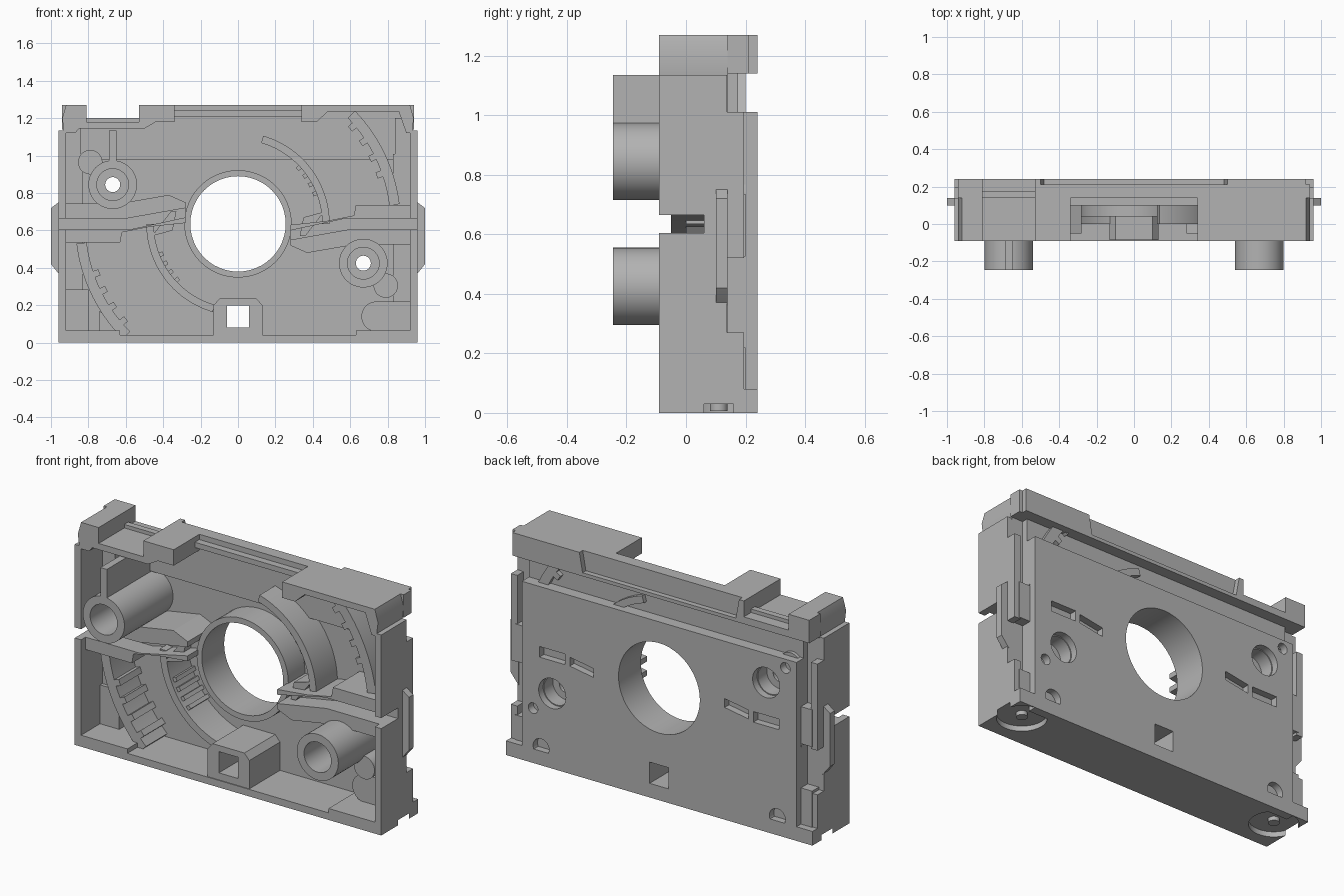
import bpy, bmesh, math
from math import sin, cos, radians

cube = bpy.data.objects.get("Cube")
if cube:
    bpy.data.objects.remove(cube)

grey = bpy.data.materials.new("plain_grey")
grey.use_nodes = True
grey.diffuse_color = (0.45, 0.45, 0.45, 1)
grey.node_tree.nodes["Principled BSDF"].inputs["Base Color"].default_value = (0.45, 0.45, 0.45, 1)
MID = 0.635  # height of the main bore
parts = []


def prism(name, pts, y0, y1, keep=True):
    """Extrude an outline in x, z from y0 to y1."""
    bm = bmesh.new()
    face = bm.faces.new([bm.verts.new((x, y0, z)) for x, z in pts])
    new = bmesh.ops.extrude_face_region(bm, geom=[face])["geom"]
    bmesh.ops.translate(bm, vec=(0, y1 - y0, 0),
                        verts=[v for v in new if isinstance(v, bmesh.types.BMVert)])
    bmesh.ops.recalc_face_normals(bm, faces=bm.faces)
    me = bpy.data.meshes.new(name)
    bm.to_mesh(me)
    bm.free()
    me.materials.append(grey)
    ob = bpy.data.objects.new(name, me)
    bpy.context.collection.objects.link(ob)
    if keep:
        parts.append(ob)
    return ob


def box(name, x0, x1, y0, y1, z0, z1, keep=True):
    return prism(name, [(x0, z0), (x1, z0), (x1, z1), (x0, z1)], y0, y1, keep)


def circle(cx, cz, r, a0=0, a1=360, n=48):
    count = n if a1 - a0 == 360 else n + 1
    angles = [radians(a0 + (a1 - a0) * i / n) for i in range(count)]
    return [(cx + r * cos(a), cz + r * sin(a)) for a in angles]


def disc(name, cx, cz, r, y0, y1, keep=True):
    return prism(name, circle(cx, cz, r), y0, y1, keep)


def arc_wall(name, r0, r1, a0, a1, y0, y1):
    outer = circle(0, MID, r1, a0, a1)
    return prism(name, outer + circle(0, MID, r0, a0, a1)[::-1], y0, y1)


def cut(ob, *cutters):
    """Cut each helper out of the part, then drop the helper."""
    bpy.context.view_layer.objects.active = ob
    for c in cutters:
        c.hide_render = True
        mod = ob.modifiers.new("cut", "BOOLEAN")
        mod.operation, mod.solver, mod.object = "DIFFERENCE", "EXACT", c
        bpy.ops.object.modifier_apply(modifier=mod.name)
        bpy.data.objects.remove(c)


def turn(pts, s):
    """Half turn about the bore for s = -1."""
    return [(x * s, MID + (z - MID) * s) for x, z in pts]


# Back panel with bore, window, screw holes and cable slots
panel = box("back_panel", -0.86, 0.86, 0.19, 0.24, 0, 1.01)
cutters = [disc("bore", 0, MID, 0.255, 0, 1, False),
           box("window", -0.06, 0.06, 0, 1, 0.08, 0.2, False),
           disc("hole", 0.74, 0.1, 0.05, 0.2, 1, False),
           disc("hole", -0.74, 0.1, 0.05, 0.2, 1, False)]
for s in (1, -1):
    (px, pz), (bx, bz) = turn([(0.67, 0.425), (0.79, 0.31)], s)
    cutters += [disc("hole", px, pz, 0.085, 0, 1, False),
                disc("hole", bx, bz, 0.03, 0, 1, False)]
    for pts in ([(0.59, 0.61), (0.75, 0.61), (0.75, 0.67), (0.59, 0.67)],
                [(0.41, 0.585), (0.56, 0.61), (0.56, 0.66), (0.41, 0.635)]):
        cutters.append(prism("slot", turn(pts, s), 0, 1, False))
cut(panel, *cutters)

# Floor step and groove behind the top
box("upper_bulkhead", -0.86, 0.86, 0.14, 0.175, 0.98, 1.2)
box("bulkhead_step", -0.86, 0.86, 0.14, 0.2, 0.98, 1.01)

# Bottom wall with round recesses underneath
bottom = box("bottom_wall", -0.96, 0.96, -0.09, 0.24, 0, 0.04)
recesses = []
for s in (1, -1):
    bpy.ops.mesh.primitive_cylinder_add(vertices=32, radius=0.13, depth=0.06,
                                        location=(s * 0.84, 0.11, 0))
    recesses.append(bpy.context.object)
cut(bottom, *recesses)
for s in (1, -1):
    bpy.ops.mesh.primitive_cylinder_add(vertices=32, radius=0.03, depth=0.03,
                                        location=(s * 0.84, 0.11, 0.022))
    pin = bpy.context.object
    pin.name = "bottom_pin"
    pin.data.materials.append(grey)
    parts.append(pin)
box("bottom_back_ledge", -0.96, 0.96, 0.195, 0.24, 0.03, 0.08)

# Side walls, clips and corner strips
for s, side in ((1, "left"), (-1, "right")):
    def sbox(name, x0, x1, *rest, keep=True):
        return box(side + name, min(s * x0, s * x1), max(s * x0, s * x1), *rest, keep=keep)
    wall = sbox("_side_wall", 0.92, 0.96, -0.09, 0.195, 0.03, 1.135)
    cut(wall, sbox("_c", 0.8, 1.1, -0.2, 0.06, 0.605, 0.665, keep=False),
        sbox("_c", 0.8, 1.1, 0.138, 0.3, 0.27, 0.52, keep=False),
        sbox("_c", 0.8, 1.1, 0.138, 0.3, 1.01, 1.2, keep=False))
    sbox("_groove_floor", 0.84, 0.93, 0.1, 0.14, 0.03, 1.2)
    sbox("_groove_wall", 0.83, 0.86, 0.1, 0.2, 0.03, 1.01)
    sbox("_bottom_lip", 0.63, 0.96, -0.09, 0.2, 0.035, 0.065)
    prism(side + "_side_clip", [(s * x, z) for x, z in
          ((0.95, 0.36), (0.96, 0.37), (1, 0.42), (1, 0.72), (0.96, 0.75), (0.95, 0.75))], 0.1, 0.14)

# Top walls either side of the open centre
prism("top_wall_left", [(0.34, 1.27), (0.92, 1.27), (0.94, 1.2), (0.93, 1.12), (0.9, 1.12),
      (0.86, 1.235), (0.48, 1.235), (0.42, 1.18), (0.34, 1.18)], -0.09, 0.14)
prism("top_wall_right", [(-0.34, 1.27), (-0.53, 1.27), (-0.53, 1.18), (-0.81, 1.18), (-0.81, 1.27),
      (-0.92, 1.27), (-0.94, 1.2), (-0.93, 1.12), (-0.87, 1.12), (-0.85, 1.145),
      (-0.5, 1.145), (-0.44, 1.18), (-0.34, 1.18)], -0.09, 0.14)
notched = [(-0.53, 1.27), (-0.53, 1.18), (-0.81, 1.18), (-0.81, 1.27), (-0.94, 1.27), (-0.94, 1.14)]
prism("top_back_bar", notched + [(0.94, 1.14), (0.94, 1.27)], 0.14, 0.21)
prism("top_back_rim", notched + [(0.92, 1.14), (0.92, 1.27), (0.5, 1.27), (0.48, 1.16),
      (-0.48, 1.16), (-0.5, 1.27)], 0.21, 0.24)
box("top_rail", -0.37, 0.37, 0.1, 0.14, 1.21, 1.24)

# Bore collar
collar = disc("bore_collar", 0, MID, 0.287, 0.04, 0.2)
cut(collar, disc("bore", 0, MID, 0.255, -1, 1, False))

# Parts repeated by a half turn about the bore
for s, side in ((1, "right"), (-1, "left")):
    a = 180 if s == 1 else 0
    prism(side + "_channel_upper", turn([(-0.93, 0.665), (-0.59, 0.665), (-0.28, 0.72), (-0.28, 0.75),
          (-0.37, 0.79), (-0.63, 0.745), (-0.93, 0.745)], s), -0.05, 0.2)
    prism(side + "_channel_lower", turn([(-0.93, 0.535), (-0.63, 0.535), (-0.62, 0.59), (-0.47, 0.62),
          (-0.28, 0.64), (-0.28, 0.67), (-0.58, 0.605), (-0.93, 0.605)], s), -0.05, 0.2)
    prism(side + "_channel_floor", turn([(-0.93, 0.6), (-0.58, 0.6), (-0.28, 0.66), (-0.28, 0.73),
          (-0.59, 0.67), (-0.93, 0.67)], s), 0.06, 0.2)
    prism(side + "_cable_clamp", turn([(-0.46, 0.57), (-0.35, 0.6), (-0.33, 0.7), (-0.36, 0.7)], s), 0, 0.15)
    arc_wall(side + "_inner_arc", 0.45, 0.49, a, a + 74, 0, 0.2)
    arc_wall(side + "_outer_arc", 0.815, 0.87, a + 7, a + (45 if s == 1 else 44), 0, 0.2)
    for i in range(4):
        arc_wall(side + "_outer_tooth", 0.785, 0.82, a + 18 + 7 * i, a + 20.5 + 7 * i, 0, 0.2)
        arc_wall(side + "_inner_tooth", 0.43, 0.455, a + 20 + 7 * i, a + 23 + 7 * i, 0.02, 0.2)
    (px, pz), (bx, bz) = turn([(-0.67, 0.845), (-0.79, 0.965)], s)
    post = disc(side + "_post", px, pz, 0.13, -0.245, 0.2)
    cut(post, disc("c", px, pz, 0.085, -0.3, 0.05, False), disc("c", px, pz, 0.04, -1, 1, False),
        disc("c", px, pz, 0.08, 0.12, 1, False))
    disc(side + "_boss", bx, bz, 0.065, 0, 0.195)

# Post web, window housing and corner pads
box("post_web", -0.69, -0.65, -0.245, 0.15, 0.965, 1.135)
housing = prism("window_housing", [(-0.13, 0.03), (0.13, 0.03), (0.13, 0.2), (0.1, 0.235),
                (-0.1, 0.235), (-0.13, 0.2)], -0.085, 0.2)
cut(housing, box("c", -0.06, 0.06, -1, 1, 0.08, 0.2, False))
box("left_corner_pad", 0.74, 0.93, 0.08, 0.2, 0.03, 0.22)
disc("left_corner_round", 0.74, 0.14, 0.08, 0.08, 0.195)
box("right_corner_pad", -0.93, -0.8, 0.08, 0.2, 0.03, 0.285)
prism("right_corner_gusset", [(-0.74, 0.06), (-0.63, 0.06), (-0.74, 0.17)], 0.08, 0.2)

# Smooth the round faces, keep edges sharp
bpy.ops.object.select_all(action="DESELECT")
for ob in parts:
    ob.select_set(True)
bpy.context.view_layer.objects.active = parts[0]
bpy.ops.object.shade_smooth_by_angle(angle=radians(30))
